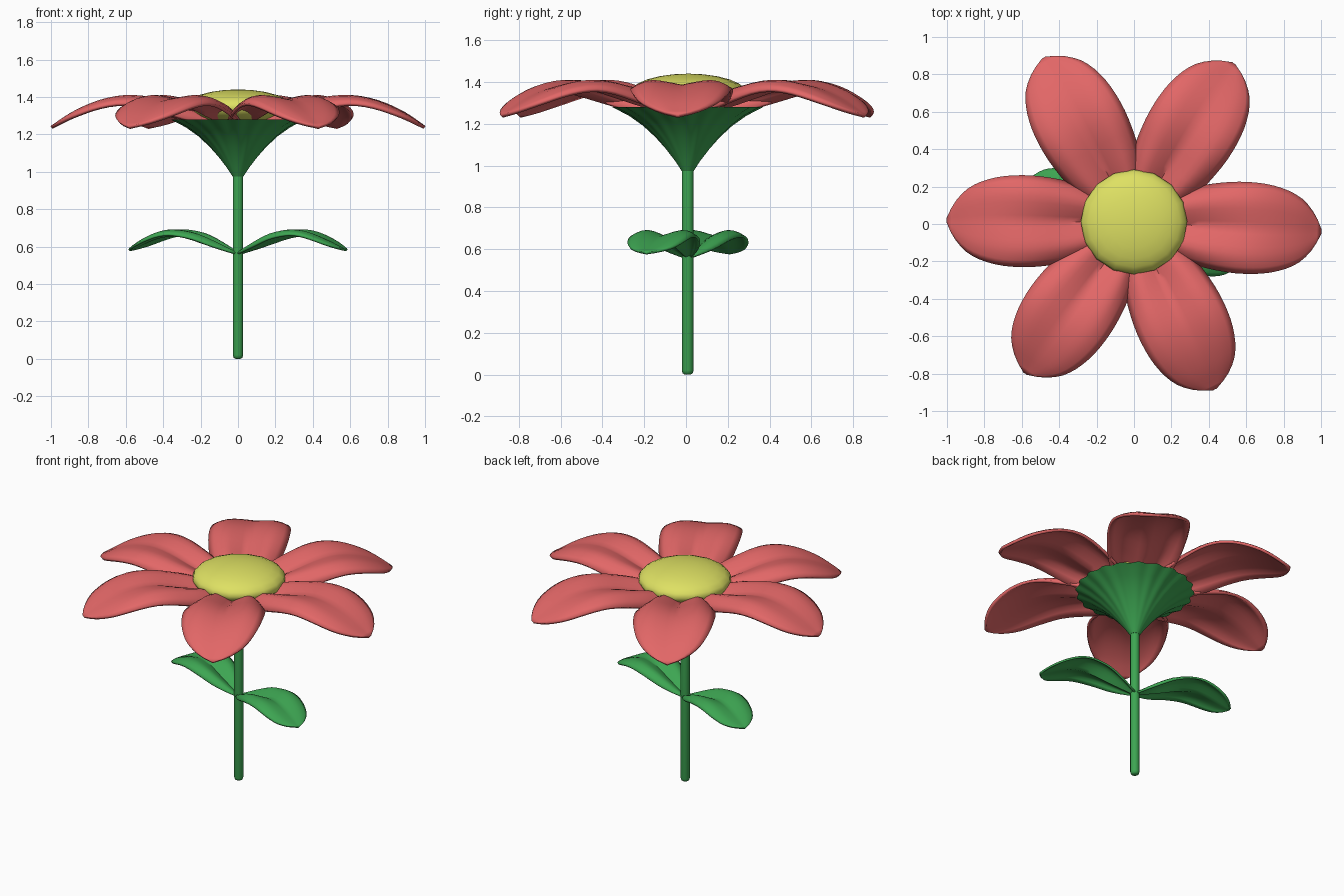
import bpy, bmesh, math
from mathutils import Vector, Matrix

if "Cube" in bpy.data.objects:
    bpy.data.objects.remove(bpy.data.objects["Cube"])

CY = 0.008  # flower axis sits slightly behind y = 0


def material(name, rgb):
    m = bpy.data.materials.new(name)
    m.diffuse_color = (*rgb, 1)
    m.use_nodes = True
    m.node_tree.nodes["Principled BSDF"].inputs["Base Color"].default_value = m.diffuse_color
    return m


RED = material("coral_red", (0.76, 0.135, 0.135))
GREEN = material("leaf_green", (0.047, 0.38, 0.085))
YELLOW = material("soft_yellow", (0.73, 0.75, 0.125))


def finish(bm, name, mat, angle=50):
    bmesh.ops.recalc_face_normals(bm, faces=bm.faces)
    me = bpy.data.meshes.new(name)
    bm.to_mesh(me)
    bm.free()
    ob = bpy.data.objects.new(name, me)
    bpy.context.collection.objects.link(ob)
    me.materials.append(mat)
    bpy.ops.object.select_all(action='DESELECT')
    bpy.context.view_layer.objects.active = ob
    ob.select_set(True)
    bpy.ops.object.shade_smooth_by_angle(angle=math.radians(angle))
    return ob


def sample(pts, x):
    """Smooth (Hermite) interpolation through (x, value) points."""
    n = len(pts)
    slope = lambda i: ((pts[min(i + 1, n - 1)][1] - pts[max(i - 1, 0)][1]) /
                       (pts[min(i + 1, n - 1)][0] - pts[max(i - 1, 0)][0]))
    i = 0
    while i < n - 2 and x > pts[i + 1][0]:
        i += 1
    (x0, y0), (x1, y1) = pts[i], pts[i + 1]
    h = x1 - x0
    t = (x - x0) / h
    return ((2*t**3 - 3*t**2 + 1) * y0 + (t**3 - 2*t**2 + t) * h * slope(i)
            + (3*t**2 - 2*t**3) * y1 + (t**3 - t**2) * h * slope(i + 1))


def blade(name, mat, tip, width, height, ridge, droop, thick):
    """Arched petal or leaf from the axis to the tip (x, y): a creased midrib,
    a raised ridge on each half and drooping margins."""
    d = Vector((tip[0], tip[1] - CY))
    length = d.length
    turn = Matrix.Rotation(math.atan2(d.y, d.x), 3, 'Z')
    bm = bmesh.new()
    nu, nv = 22, 14
    rows = []
    for i in range(nu + 1):
        u = 0.5 * i / nu + 0.5 * math.sin(math.pi / 2 * i / nu)
        row = []
        for j in range(nv + 1):
            v = 2 * j / nv - 1
            a = abs(v)
            z = (sample(height, u) + sample(ridge, u) * math.sin(math.pi / 2 * min(1, a / 0.8))
                 - sample(droop, u) * max(0, (a - 0.5) / 0.5) ** 2)
            p = turn @ Vector((u * length, v * sample(width, u), z))
            row.append(bm.verts.new(p + Vector((0, CY, 0))))
        rows.append(row)
    for a, b in zip(rows, rows[1:]):
        for j in range(nv):
            bm.faces.new((a[j], b[j], b[j + 1], a[j + 1]))
    ob = finish(bm, name, mat)
    s = ob.modifiers.new("thickness", 'SOLIDIFY')
    s.thickness = thick
    s.offset = 0
    return ob


def lathe(name, mat, profile, n, flute=0.0, lobes=1, angle=50):
    """Revolved (radius, z) profile with optional flutes growing upward."""
    bm = bmesh.new()
    rings = []
    for k, (r, z) in enumerate(profile):
        f = flute * (k / (len(profile) - 1)) ** 1.5
        ring = []
        for i in range(n):
            a = 2 * math.pi * i / n
            q = r * (1 + f * math.cos(lobes * a))
            ring.append(bm.verts.new((q * math.cos(a), q * math.sin(a) + CY, z)))
        rings.append(ring)
    for a, b in zip(rings, rings[1:]):
        for i in range(n):
            bm.faces.new((a[i], a[(i + 1) % n], b[(i + 1) % n], b[i]))
    bm.faces.new(rings[0][::-1])
    bm.faces.new(rings[-1])
    return finish(bm, name, mat, angle)


# Stem with a rounded foot
lathe("stem", GREEN, [(0.014, 0), (0.024, 0.006), (0.028, 0.02), (0.028, 1.0)], 16)

# Fluted flaring calyx under the petals
lathe("calyx", GREEN, [(0.029, 0.975), (0.062, 1.025), (0.104, 1.08), (0.152, 1.135),
                       (0.21, 1.19), (0.275, 1.238), (0.352, 1.28)],
      120, flute=0.025, lobes=20)

# Domed flower centre
bm = bmesh.new()
bmesh.ops.create_uvsphere(bm, u_segments=16, v_segments=12, radius=1,
                          matrix=Matrix.Translation((0, CY + 0.003, 1.345))
                          @ Matrix.Diagonal((0.285, 0.28, 0.095, 1)))
finish(bm, "flower_centre", YELLOW)

# Six petals, given by their tips
width = [(0, 0.03), (0.15, 0.125), (0.3, 0.193), (0.45, 0.228), (0.6, 0.241),
         (0.75, 0.226), (0.88, 0.174), (0.96, 0.09), (1, 0.008)]
height = [(0, 1.26), (0.2, 1.28), (0.35, 1.32), (0.5, 1.363), (0.62, 1.378),
          (0.75, 1.36), (0.88, 1.31), (1, 1.237)]
ridge = [(0, 0.01), (0.25, 0.055), (0.45, 0.043), (0.6, 0.027), (0.8, 0.01), (1, 0)]
droop = [(0, 0.03), (0.25, 0.075), (0.42, 0.065), (0.6, 0.045), (0.85, 0.024), (1, 0)]
tips = [(0.997, -0.04), (0.53, 0.855), (-0.48, 0.885), (-0.997, 0.02),
        (-0.58, -0.795), (0.43, -0.88)]
for i, t in enumerate(tips):
    blade(f"petal_{i + 1}", RED, t, width, height, ridge, droop, 0.018)

# Two opposite leaves on the stem
lw = [(u, w * 0.63) for u, w in width]
lh = [(0, 0.56), (0.25, 0.605), (0.5, 0.652), (0.65, 0.658), (0.8, 0.635), (1, 0.58)]
lr = [(0, 0.004), (0.3, 0.045), (0.5, 0.036), (0.75, 0.015), (1, 0)]
ld = [(0, 0.005), (0.25, 0.03), (0.6, 0.026), (0.85, 0.016), (1, 0)]
blade("right_leaf", GREEN, (0.58, -0.19), lw, lh, lr, ld, 0.012)
blade("left_leaf", GREEN, (-0.58, 0.21), lw, lh, lr, ld, 0.012)
